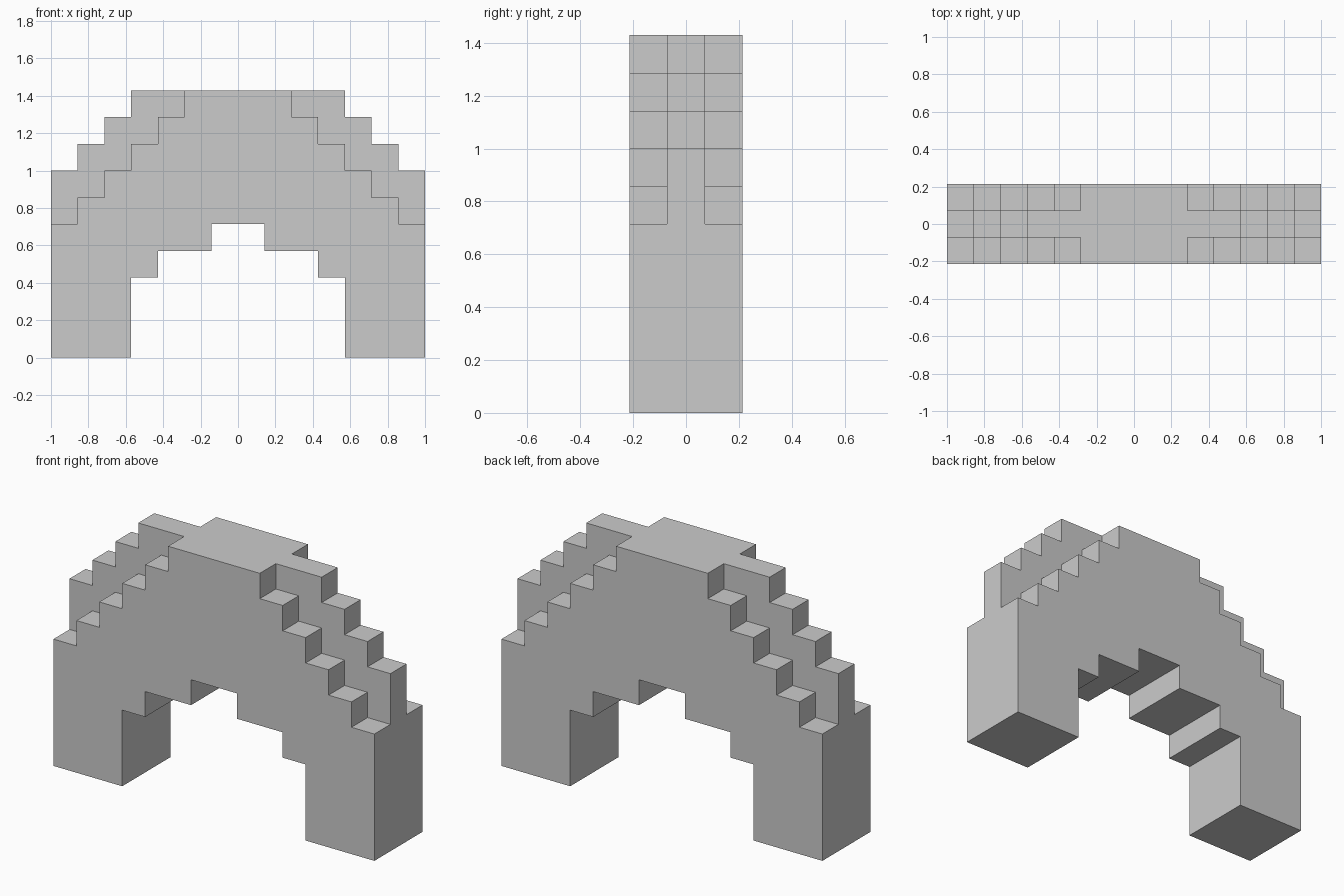
import bpy, bmesh

if "Cube" in bpy.data.objects:
    bpy.data.objects.remove(bpy.data.objects["Cube"])

U = 1 / 7  # one block


def add_prism(bm, profile, y0, y1):
    """Extrude an x-z profile (in blocks) from y0 to y1."""
    face = bm.faces.new([bm.verts.new((x * U, y0 * U, z * U)) for x, z in profile])
    ext = bmesh.ops.extrude_face_region(bm, geom=[face])["geom"]
    verts = [g for g in ext if isinstance(g, bmesh.types.BMVert)]
    bmesh.ops.translate(bm, verts=verts, vec=(0, (y1 - y0) * U, 0))


def make_object(name, prisms):
    bm = bmesh.new()
    for p in prisms:
        add_prism(bm, *p)
    bmesh.ops.recalc_face_normals(bm, faces=bm.faces)
    mesh = bpy.data.meshes.new(name)
    bm.to_mesh(mesh)
    bm.free()
    obj = bpy.data.objects.new(name, mesh)
    bpy.context.collection.objects.link(obj)
    return obj


def stairs(x, z, count):
    """Steps climbing one block up and one block inward."""
    pts = []
    for i in range(count):
        pts += [(x - i, z + i), (x - i, z + i + 1)]
    return pts


# Arch: half outline from the opening's crown round to the top, mirrored in x
half = [(1, 5), (1, 4), (3, 4), (3, 3), (4, 3), (4, 0), (7, 0), (7, 7)]
half += stairs(6, 7, 3)
outline = half + [(-x, z) for x, z in reversed(half)]
arch = make_object("stepped_arch", [(outline, -1.5, 1.5)])

# Lower side steps: one stair cutter at each of the four corners
stair = [(8, 5)] + stairs(6, 5, 5) + [(2, 11), (8, 11)]
cutter = make_object("side_step_cutter", [
    ([(sx * x, z) for x, z in stair], sy * 0.5, sy * 2.5)
    for sx in (-1, 1) for sy in (-1, 1)])
cutter.hide_render = True

mod = arch.modifiers.new("side_steps", "BOOLEAN")
mod.operation = "DIFFERENCE"
mod.solver = "EXACT"
mod.object = cutter
bpy.context.view_layer.objects.active = arch
bpy.ops.object.modifier_apply(modifier=mod.name)
bpy.data.objects.remove(cutter)
